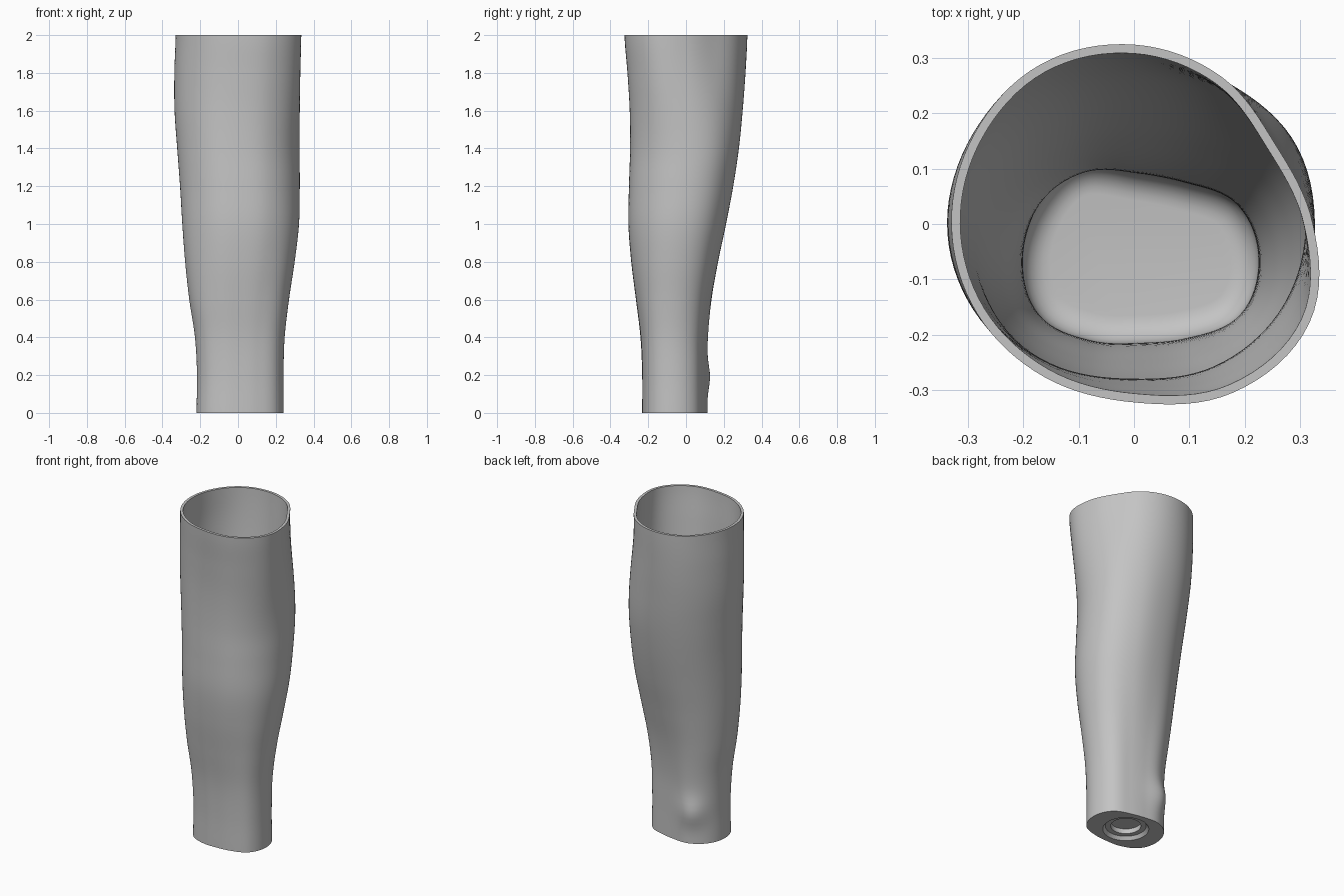
import bpy, bmesh, math
from mathutils import Vector

cube = bpy.data.objects.get("Cube")
if cube:
    bpy.data.objects.remove(cube, do_unlink=True)

SEGMENTS, LAYERS, WALL, FLOOR = 96, 64, 0.016, 0.08

# Cross-section radii every 30 degrees, at three heights
LOW = [.232, .22, .18, .173, .2, .22, .228, .225, .19, .17, .185, .225]
MID = [.32, .325, .3, .28, .285, .3, .315, .31, .295, .28, .295, .31]
TOP = [.318, .29, .31, .327, .336, .33, .327, .325, .322, .325, .354, .36]

# Silhouette limits every 0.2 in height
LEFT = [-.22, -.217, -.228, -.258, -.28, -.295, -.307, -.322, -.336, -.337, -.33]
RIGHT = [.242, .241, .247, .27, .3, .323, .327, .326, .327, .33, .335]
FRONT = [-.232, -.232, -.241, -.265, -.29, -.305, -.302, -.296, -.298, -.31, -.326]
BACK = [.113, .112, .116, .135, .17, .212, .25, .28, .3, .315, .325]


def spline(values, t, closed=False):
    """Catmull-Rom value at position t along a list."""
    n, i = len(values), math.floor(t)
    f = t - i
    pick = lambda k: values[k % n] if closed else values[max(0, min(n - 1, k))]
    a, b, c, d = (pick(i + k) for k in (-1, 0, 1, 2))
    return b + f / 2 * (c - a + f * (2 * a - 5 * b + 4 * c - d + f * (3 * (b - c) + d - a)))


def smooth(a, b, x):
    t = max(0, min(1, (x - a) / (b - a)))
    return t * t * (3 - 2 * t)


def section(z):
    """Outline of the sleeve at height z, fitted to the silhouette."""
    low_mix, top_mix = smooth(0.3, 1.2, z), smooth(1.3, 2, z)
    pts = []
    for i in range(SEGMENTS):
        t = 12 * i / SEGMENTS
        lo, mi, to = (spline(s, t, True) for s in (LOW, MID, TOP))
        r = lo + (mi - lo) * low_mix + (to - mi) * top_mix
        a = math.tau * i / SEGMENTS
        pts.append(Vector((r * math.cos(a), r * math.sin(a), z)))
    for axis, lower, upper in ((0, LEFT, RIGHT), (1, FRONT, BACK)):
        a, b = spline(lower, z * 5), spline(upper, z * 5)
        small, big = min(p[axis] for p in pts), max(p[axis] for p in pts)
        for p in pts:
            p[axis] = a + (p[axis] - small) / (big - small) * (b - a)
    # Rounded bony bump low on the back
    bump = Vector((-0.11, 0.11, 0.19))
    for p in pts:
        p += Vector((-0.5, 0.8, 0)) * 0.026 * math.exp(-((p - bump).length / 0.085) ** 2)
    return pts


def inset(pts, amount):
    """Move an outline inward along its normals."""
    out = []
    for i, p in enumerate(pts):
        d = pts[(i + 1) % len(pts)] - pts[i - 1]
        out.append(p + Vector((-d.y, d.x, 0)).normalized() * amount)
    return out


def circle(radius, z):
    return [Vector((0.01 + radius * math.cos(math.tau * i / SEGMENTS),
                    -0.06 + radius * math.sin(math.tau * i / SEGMENTS), z))
            for i in range(SEGMENTS)]


def at_height(pts, z):
    return [Vector((p.x, p.y, z)) for p in pts]


# Recessed round socket in the underside
rings = [circle(0.085, 0.05), circle(0.085, 0.02), circle(0.115, 0.02), circle(0.13, 0)]
# Outer wall, bottom to top
heights = [2 * i / LAYERS for i in range(LAYERS + 1)]
rings += [section(z) for z in heights]
# Inner wall, top to bottom
rings += [inset(section(z), WALL) for z in reversed(heights) if z > FLOOR + 0.06]
# Rounded edge into the inner floor
base = inset(section(FLOOR + 0.05), WALL)
for k in range(7):
    a = k / 6 * math.pi / 2
    rings.append(at_height(inset(base, 0.05 * (1 - math.cos(a))),
                           FLOOR + 0.05 * (1 - math.sin(a))))

# Skin the rings into one closed shell
bm = bmesh.new()
loops = [[bm.verts.new(p) for p in ring] for ring in rings]
for a, b in zip(loops, loops[1:]):
    for i in range(SEGMENTS):
        j = (i + 1) % SEGMENTS
        bm.faces.new((a[i], a[j], b[j], b[i]))
bm.faces.new(loops[0])
bm.faces.new(loops[-1])
bmesh.ops.recalc_face_normals(bm, faces=bm.faces)
mesh = bpy.data.meshes.new("forearm_shell")
bm.to_mesh(mesh)
bm.free()

shell = bpy.data.objects.new("forearm_shell", mesh)
bpy.context.collection.objects.link(shell)

# Plain grey material
grey = bpy.data.materials.new("plain_grey")
grey.use_nodes = True
colour = (0.55, 0.55, 0.55, 1)
grey.diffuse_color = colour
grey.node_tree.nodes["Principled BSDF"].inputs["Base Color"].default_value = colour
mesh.materials.append(grey)

bpy.ops.object.select_all(action="DESELECT")
shell.select_set(True)
bpy.context.view_layer.objects.active = shell
bpy.ops.object.shade_smooth_by_angle(angle=math.radians(35))
